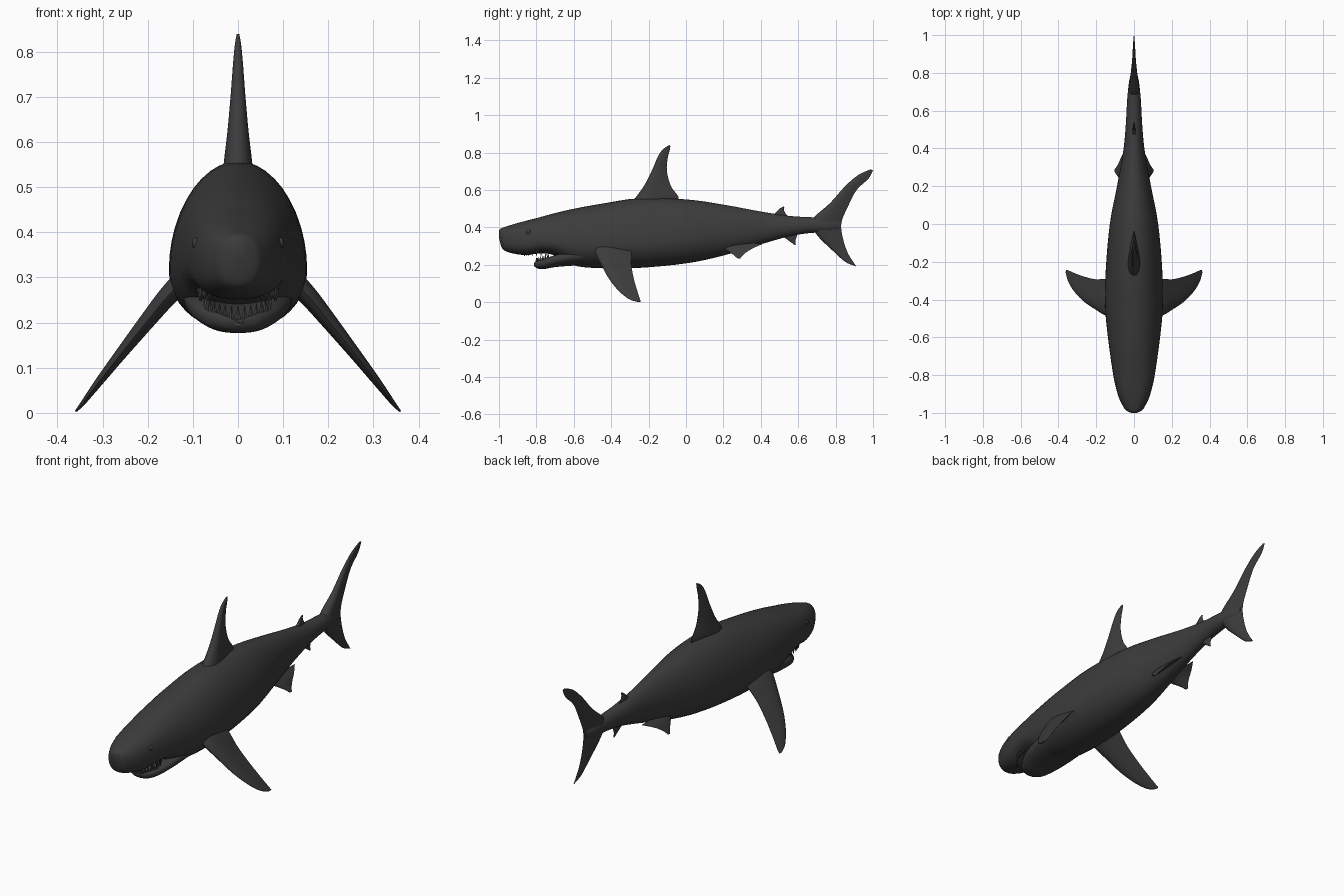
import bpy, bmesh, math
from mathutils import Vector

skin = bpy.data.materials.new("charcoal skin")
skin.diffuse_color = (0.045, 0.045, 0.045, 1)


def finish(name, bm):
    bmesh.ops.recalc_face_normals(bm, faces=bm.faces)
    me = bpy.data.meshes.new(name)
    bm.to_mesh(me)
    bm.free()
    me.shade_smooth()
    me.set_sharp_from_angle(angle=math.radians(50))
    me.materials.append(skin)
    ob = bpy.data.objects.new(name, me)
    bpy.context.collection.objects.link(ob)
    return ob


def smooth_rows(rows, sub):
    """Catmull-Rom interpolation of rows of numbers."""
    out = []
    for i in range(len(rows) - 1):
        a, b, c, d = (rows[max(i - 1, 0)], rows[i], rows[i + 1],
                      rows[min(i + 2, len(rows) - 1)])
        for k in range(sub):
            t = k / sub
            out.append([0.5 * (2 * q + (r - p) * t + (2 * p - 5 * q + 4 * r - s) * t * t
                               + (3 * q - p - 3 * r + s) * t ** 3)
                        for p, q, r, s in zip(a, b, c, d)])
    return out + [list(rows[-1])]


def loft(name, rings):
    bm = bmesh.new()
    vs = [[bm.verts.new(p) for p in ring] for ring in rings]
    n = len(vs[0])
    for a, b in zip(vs, vs[1:]):
        for i in range(n):
            j = (i + 1) % n
            bm.faces.new((a[i], a[j], b[j], b[i]))
    bm.faces.new(vs[0])
    bm.faces.new(vs[-1])
    return finish(name, bm)


def trunk(name, rows, dent=0.0):
    """Loft of rows (y, top, bottom, widest height, half width, roundness)."""
    rings = []
    for y, top, bot, mid, w, e in smooth_rows(rows, 4):
        ring = []
        for i in range(44):
            a = 2 * math.pi * i / 44
            c, s = math.cos(a), math.sin(a)
            x = math.copysign(abs(c) ** e, c) * w
            h = abs(s) ** e
            z = mid + (top - mid) * h if s > 0 else mid - (mid - bot) * h
            if s > 0:
                z -= dent * max(0, 1 - (x / w / 0.8) ** 2)
            ring.append((x, y, z))
        rings.append(ring)
    return loft(name, rings)


def fin(name, rows, normal, sub=4):
    """Loft of rows (x, lead y, lead z, trail y, trail z, half thickness)."""
    nrm = Vector(normal).normalized()
    ts = [0, .03, .1, .22, .4, .6, .8, 1]
    prof = [0, .45, .8, 1, .95, .7, .38, .04]
    loop = list(zip(ts, prof)) + [(t, -p) for t, p in list(zip(ts, prof))[:0:-1]]
    rings = []
    for x, ly, lz, ty, tz, th in smooth_rows(rows, sub):
        lead, trail = Vector((x, ly, lz)), Vector((x, ty, tz))
        rings.append([lead.lerp(trail, t) + nrm * (p * th) for t, p in loop])
    return loft(name, rings)


# Body from snout to tail stalk
trunk("body", [
    (-1.0, .385, .345, .365, .015, 1), (-.988, .395, .30, .35, .04, .9),
    (-.97, .402, .276, .34, .055, .85), (-.92, .418, .26, .335, .08, .8),
    (-.85, .437, .252, .33, .1, .8), (-.78, .455, .262, .33, .113, .85),
    (-.70, .477, .25, .325, .125, .9), (-.60, .50, .197, .32, .138, .95),
    (-.45, .527, .182, .315, .152, .97), (-.25, .556, .184, .32, .15, 1),
    (0, .55, .208, .345, .128, 1), (.2, .522, .25, .37, .09, 1),
    (.4, .485, .31, .39, .055, 1), (.55, .462, .352, .405, .042, 1),
    (.66, .455, .37, .41, .036, 1), (.76, .45, .375, .41, .025, 1),
    (.82, .43, .39, .41, .008, 1)])

# Hollowed lower jaw
trunk("lower_jaw", [
    (-.812, .216, .198, .207, .02, 1), (-.80, .226, .183, .207, .048, .9),
    (-.765, .238, .177, .213, .076, .85), (-.70, .262, .188, .23, .104, .85),
    (-.60, .28, .196, .25, .12, .9), (-.5, .28, .2, .25, .115, 1)], dent=.025)

# Teeth along both jaws
bm = bmesh.new()
for z, tip, y0, length, w in ((.262, -1, -.865, .13, .085), (.222, 1, -.80, .07, .07)):
    for i in range(15):
        a = math.pi * (i + .5) / 15
        p = Vector((w * math.cos(a), y0 + length * (1 - math.sin(a)), z))
        if tip > 0:
            p.z += .03 * (1 - math.sin(a))
        made = bmesh.ops.create_cone(bm, segments=6, radius1=.008, radius2=.0005, depth=.03)
        for v in made["verts"]:
            v.co = Vector((v.co.x, v.co.y, v.co.z * tip)) + p
finish("teeth", bm)

# Dorsal, second dorsal, anal and tail fins in the middle plane
fin("dorsal_fin", [
    (0, -.30, .52, -.06, .53, .035), (0, -.262, .57, -.04, .562, .03),
    (0, -.22, .63, -.08, .62, .023), (0, -.18, .71, -.102, .70, .016),
    (0, -.152, .775, -.098, .77, .011), (0, -.125, .817, -.088, .81, .007),
    (0, -.09, .84, -.083, .836, .003)], (1, 0, 0))
fin("second_dorsal_fin", [
    (0, .44, .44, .56, .445, .012), (0, .475, .475, .54, .465, .008),
    (0, .50, .50, .525, .49, .005), (0, .52, .512, .526, .51, .002)], (1, 0, 0))
fin("anal_fin", [
    (0, .48, .375, .60, .38, .012), (0, .53, .343, .592, .35, .008),
    (0, .555, .325, .585, .33, .005), (0, .58, .307, .587, .307, .002)], (1, 0, 0))
fin("tail_fin", [
    (0, .985, .71, 1.0, .707, .002), (0, .92, .68, .975, .66, .006),
    (0, .85, .62, .912, .60, .01), (0, .77, .53, .865, .51, .017),
    (0, .67, .435, .832, .43, .027), (0, .70, .36, .835, .36, .02),
    (0, .78, .28, .86, .275, .011), (0, .85, .217, .89, .222, .006),
    (0, .90, .196, .912, .19, .002)], (1, 0, 0))

# Paired parts
for s, side in ((-1, "left"), (1, "right")):
    fin("pectoral_fin_" + side, [
        (s * x, ly, z, ty, z, th) for x, z, ly, ty, th in (
            (.09, .325, -.50, -.30, .026), (.15, .265, -.485, -.29, .022),
            (.20, .205, -.455, -.293, .018), (.26, .13, -.415, -.28, .013),
            (.31, .066, -.365, -.262, .009), (.345, .02, -.31, -.247, .005),
            (.36, .003, -.262, -.242, .002))], (s * .78, 0, .62))
    fin("pelvic_fin_" + side, [
        (s * .035, .17, .31, .41, .312, .014), (s * .065, .215, .28, .36, .29, .01),
        (s * .085, .25, .257, .315, .262, .006), (s * .102, .275, .235, .29, .235, .002)],
        (s * .6, 0, .8))
    # Eyes
    bm = bmesh.new()
    bmesh.ops.create_uvsphere(bm, u_segments=16, v_segments=10, radius=.013)
    for v in bm.verts:
        v.co = Vector((v.co.x * .6 + s * .094, v.co.y - .842, v.co.z + .376))
    finish("eye_" + side, bm)
